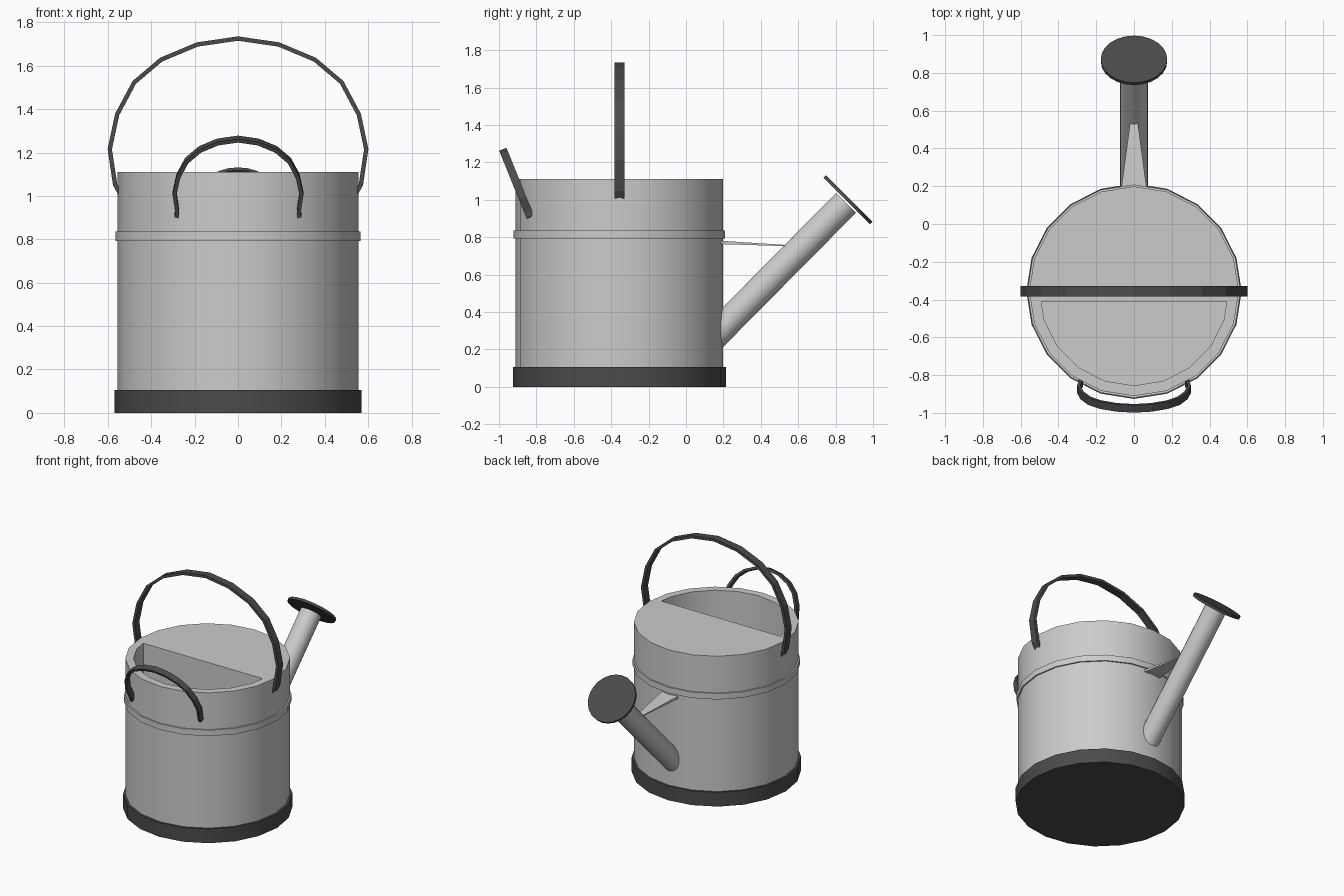
import bpy, bmesh, math
from mathutils import Vector, Matrix

if "Cube" in bpy.data.objects:
    bpy.data.objects.remove(bpy.data.objects["Cube"])

CY = -0.356   # y of the can's axis
DARK = bpy.data.materials.new("dark_metal")
DARK.diffuse_color = (0.07, 0.07, 0.07, 1)
DARK.use_nodes = True
DARK.node_tree.nodes["Principled BSDF"].inputs["Base Color"].default_value = DARK.diffuse_color


def finish(bm, name, mat=None, smooth=True):
    bmesh.ops.recalc_face_normals(bm, faces=bm.faces[:])
    me = bpy.data.meshes.new(name)
    bm.to_mesh(me)
    bm.free()
    ob = bpy.data.objects.new(name, me)
    bpy.context.collection.objects.link(ob)
    if mat:
        me.materials.append(mat)
    if smooth:
        bpy.ops.object.select_all(action='DESELECT')
        ob.select_set(True)
        bpy.context.view_layer.objects.active = ob
        bpy.ops.object.shade_smooth_by_angle(angle=math.radians(30))
    return ob


def cylinder(radius, start, end, sides=20):
    """Capped cylinder between two points."""
    bm = bmesh.new()
    a, b = Vector(start), Vector(end)
    rot = (b - a).to_track_quat('Z', 'Y').to_matrix().to_4x4() if a.xy != b.xy else Matrix()
    bmesh.ops.create_cone(bm, cap_ends=True, segments=sides, radius1=radius, radius2=radius,
                          depth=(b - a).length, matrix=Matrix.Translation((a + b) / 2) @ rot)
    return bm


def strap(name, half, width, thick, matrix):
    """Flat bar swept along a mirrored arch lying in the local xz plane."""
    pts = [Vector((-x, z)) for x, z in half] + [Vector(p) for p in half[-2::-1]]
    bm = bmesh.new()
    rings = []
    for i, p in enumerate(pts):
        t = (pts[min(i + 1, len(pts) - 1)] - pts[max(i - 1, 0)]).normalized()
        n = Vector((-t.y, t.x)) * thick / 2
        rings.append([bm.verts.new(matrix @ Vector((p.x + s * n.x, w * width / 2, p.y + s * n.y)))
                      for s, w in ((1, 1), (1, -1), (-1, -1), (-1, 1))])
    for r, q in zip(rings, rings[1:]):
        for k in range(4):
            bm.faces.new((r[k], r[k - 1], q[k - 1], q[k]))
    bm.faces.new(rings[0])
    bm.faces.new(rings[-1])
    return finish(bm, name, DARK, smooth=False)


# Can body: split the top, inset the front half and sink it to make the opening
bm = cylinder(0.555, (0, CY, 0.09), (0, CY, 1.11))
top = max(bm.faces, key=lambda f: f.calc_center_median().z)
left = min(top.verts, key=lambda v: v.co.x)
right = max(top.verts, key=lambda v: v.co.x)
bmesh.ops.connect_verts(bm, verts=[left, right])
mouth = min((f for f in bm.faces if f.calc_center_median().z > 1.1),
            key=lambda f: f.calc_center_median().y)
bmesh.ops.inset_region(bm, faces=[mouth], thickness=0.055, use_even_offset=True)
ext = bmesh.ops.extrude_face_region(bm, geom=[mouth])
bmesh.ops.translate(bm, vec=(0, 0, -0.95),
                    verts=[g for g in ext["geom"] if isinstance(g, bmesh.types.BMVert)])
if mouth.is_valid:
    bmesh.ops.delete(bm, geom=[mouth], context='FACES_ONLY')
finish(bm, "can_body")

# Base band
finish(cylinder(0.57, (0, CY, 0), (0, CY, 0.105)), "base_band", DARK)

# Raised ring around the body
bm = bmesh.new()
loops = []
for r, z in ((0.548, 0.793), (0.565, 0.793), (0.565, 0.837), (0.548, 0.837)):
    loops.append([bm.verts.new((r * math.sin(a), CY + r * math.cos(a), z))
                  for a in (math.tau * i / 20 for i in range(20))])
for k in range(4):
    p, q = loops[k], loops[(k + 1) % 4]
    for i in range(20):
        j = (i + 1) % 20
        bm.faces.new((p[i], p[j], q[j], q[i]))
finish(bm, "body_ring")

# Spout, rose and flat brace
finish(cylinder(0.075, (0, 0.12, 0.24), (0, 0.856, 0.984), 20), "spout")
finish(cylinder(0.176, (0, 0.860, 0.994), (0, 0.873, 1.007), 24), "rose", DARK)
bm = bmesh.new()
for w, y, lo, hi in ((0.072, 0.15, 0.764, 0.783), (0.02, 0.54, 0.752, 0.758)):
    for x in (-w, w):
        for z in (lo, hi):
            bm.verts.new((x, y, z))
bmesh.ops.convex_hull(bm, input=bm.verts[:])
finish(bm, "spout_brace", smooth=False)

# Carrying handle
arch = [(0.54, 1.005), (0.566, 1.05), (0.591, 1.215), (0.557, 1.375), (0.478, 1.523),
        (0.354, 1.628), (0.187, 1.698), (0, 1.725)]
strap("carry_handle", arch, 0.055, 0.02, Matrix.Translation((0, CY, 0)))

# Tilted tipping handle, a smaller version of the same arch
small = [(x * 0.495, (z - 1.005) * 0.53) for x, z in arch]
small[0] = (0.284, 0.0)
strap("tipping_handle", small, 0.042, 0.018,
      Matrix.Translation((0, -0.833, 0.908)) @ Matrix.Rotation(math.radians(22), 4, 'X'))
